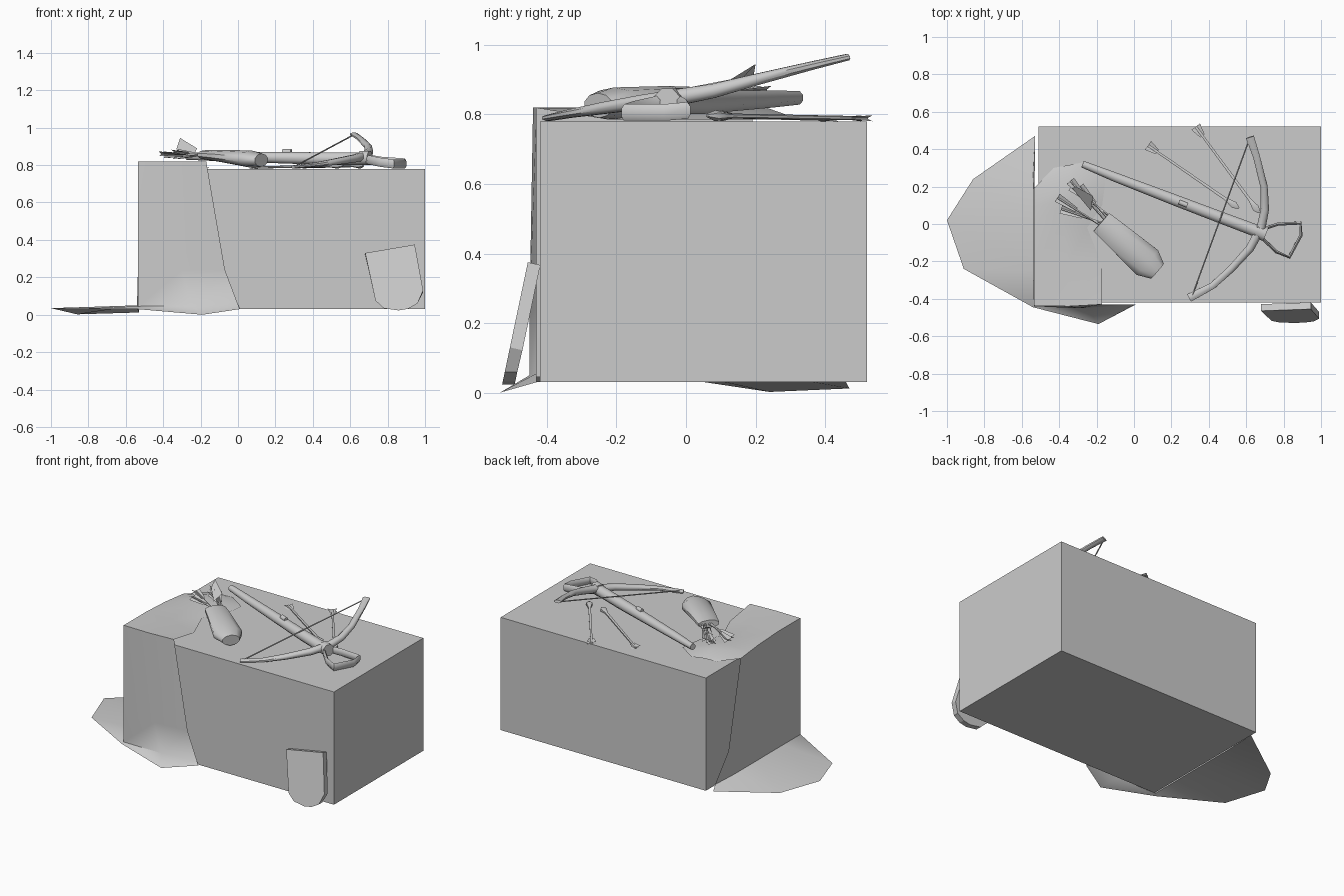
import bpy, bmesh
from mathutils import Vector

if "Cube" in bpy.data.objects:
    bpy.data.objects.remove(bpy.data.objects["Cube"])

Z = Vector((0, 0, 1))


def make(name, verts, faces, smooth=True, weld=False):
    me = bpy.data.meshes.new(name)
    bm = bmesh.new()
    vs = [bm.verts.new(v) for v in verts]
    for f in faces:
        bm.faces.new([vs[i] for i in f])
    if weld:
        bmesh.ops.remove_doubles(bm, verts=bm.verts, dist=0.002)
    bmesh.ops.recalc_face_normals(bm, faces=bm.faces)
    bm.to_mesh(me)
    bm.free()
    ob = bpy.data.objects.new(name, me)
    bpy.context.collection.objects.link(ob)
    if smooth:
        bpy.context.view_layer.objects.active = ob
        ob.select_set(True)
        bpy.ops.object.shade_smooth_by_angle(angle=0.9)
        ob.select_set(False)
    return ob


def tube(name, pts, radii, n=8, closed=False):
    """Loft elliptical rings (half width, half height) along a path."""
    import math
    pts = [Vector(p) for p in pts]
    k = len(pts)
    verts, faces = [], []
    for i, p in enumerate(pts):
        a = pts[(i - 1) % k] if closed else pts[max(i - 1, 0)]
        b = pts[(i + 1) % k] if closed else pts[min(i + 1, k - 1)]
        t = (b - a).normalized()
        side = t.cross(Z).normalized()
        up = side.cross(t)
        w, h = radii[min(i, len(radii) - 1)]
        for j in range(n):
            ang = 2 * math.pi * (j + 0.5) / n
            verts.append(p + side * w * math.cos(ang) + up * h * math.sin(ang))
    for i in range(k if closed else k - 1):
        for j in range(n):
            j2, i2 = (j + 1) % n, (i + 1) % k
            faces.append((i * n + j, i * n + j2, i2 * n + j2, i2 * n + j))
    if not closed:
        faces += [tuple(range(n)), tuple(range((k - 1) * n, k * n))]
    return make(name, verts, faces)


def vanes(name, head, tail, length, half, tilt=0.7):
    """Two crossed flat feathers at the tail of a shaft."""
    head, tail = Vector(head), Vector(tail)
    t = (tail - head).normalized()
    side = t.cross(Z).normalized()
    up = side.cross(t)
    verts, faces = [], []
    for d in (side + up * tilt, up * tilt - side):
        d = d.normalized() * half
        s, b = tail - t * length, len(verts)
        verts += [s - d * 0.5, tail - d, tail + d, s + d * 0.5]
        faces.append((b, b + 1, b + 2, b + 3))
    make(name, verts, faces, smooth=False)


def grid_faces(rows, cols, off=0):
    return [(off + r * cols + c, off + r * cols + c + 1,
             off + (r + 1) * cols + c + 1, off + (r + 1) * cols + c)
            for r in range(rows - 1) for c in range(cols - 1)]


# Chest block
x0, x1, y0, y1, z0, z1 = -0.51, 1.0, -0.42, 0.52, 0.03, 0.78
make("block", [(x, y, z) for x in (x0, x1) for y in (y0, y1) for z in (z0, z1)],
     [(0, 1, 3, 2), (4, 6, 7, 5), (0, 4, 5, 1), (2, 3, 7, 6), (0, 2, 6, 4), (1, 5, 7, 3)],
     smooth=False)

# Draped cloth: hanging sides (floor, hem, mid, top rows) plus the top sheet
skirt = [
    (-.53, .47, .012), (-.86, .24, .002), (-1, .02, .035), (-.91, -.24, .03),
    (-.54, -.445, .03), (-.19, -.535, .0), (.01, -.43, .03),
    (-.53, .45, .05), (-.54, .25, .05), (-.54, .02, .05), (-.54, -.25, .05),
    (-.535, -.44, .045), (-.25, -.45, .05), (0, -.43, .055),
    (-.53, .31, .22), (-.535, .17, .24), (-.535, 0, .24), (-.535, -.22, .24),
    (-.535, -.44, .24), (-.3, -.45, .24), (-.07, -.43, .24),
    (-.535, .19, .79), (-.535, .1, .80), (-.535, 0, .81), (-.535, -.2, .82),
    (-.535, -.437, .82), (-.35, -.44, .82), (-.17, -.43, .82)]
sheet = [
    (-.535, -.437, .82), (-.35, -.44, .82), (-.17, -.43, .82),
    (-.535, -.2, .82), (-.35, -.2, .815), (-.17, -.22, .785),
    (-.535, 0, .81), (-.38, 0, .815), (-.25, -.02, .785),
    (-.535, .1, .80), (-.36, .12, .82), (-.17, .1, .785),
    (-.535, .19, .79), (-.35, .23, .82), (-.15, .25, .785),
    (-.43, .30, .785), (-.35, .315, .79), (-.27, .33, .785)]
make("cloth", skirt + sheet, grid_faces(4, 7) + grid_faces(6, 3, 28), weld=True)

# Leaning plate against the front
outline = [(.68, .33), (.945, .375), (.99, .13), (.96, .06), (.91, .032),
           (.86, .023), (.78, .034), (.735, .075)]
n = len(outline)
lean = lambda z: -.455 - (.375 - z) * .21
pv = [(x, lean(z), z) for x, z in outline] + [(x, lean(z) + .036, z - .008 * (z > .1)) for x, z in outline]
make("leaning_plate", pv,
     [tuple(range(n)), tuple(range(n, 2 * n))] +
     [(i, (i + 1) % n, n + (i + 1) % n, n + i) for i in range(n)], smooth=False)

# Crossbow stock, bow, string, stirrup and nut
tube("stock", [(-.275, .32, .848), (-.1, .25, .845), (.2, .135, .84), (.45, .04, .835), (.69, -.05, .835)],
     [(.02, .021), (.027, .026), (.032, .032), (.034, .036), (.036, .036)], 8)
bow = [(.62, .465, .965), (.655, .36, .94), (.695, .2, .9), (.70, .08, .868), (.68, -.02, .85),
       (.62, -.13, .835), (.52, -.24, .818), (.42, -.33, .803), (.295, -.395, .79)]
tube("bow", bow, [(.024, .01), (.02, .013), (.021, .018), (.024, .022), (.026, .025),
                  (.024, .022), (.021, .018), (.019, .013), (.024, .009)], 8)
tube("bow_string", [(.615, .45, .96), (.31, -.385, .797)], [(.004, .004)], 5)
tube("stirrup", [(.68, -.03, .835), (.77, .0, .82), (.89, .005, .812), (.893, -.06, .806),
                 (.83, -.178, .806), (.76, -.148, .815), (.69, -.08, .83)], [(.01, .024)], 6, True)
tube("lock_binding", [(.655, -.035, .838), (.705, -.055, .838)], [(.042, .04)], 8)
tube("nut", [(.24, .118, .87), (.285, .1, .87)], [(.014, .016)], 8)

# Quiver with its bundle of bolts
tube("quiver", [(-.175, .01, .855), (-.1, -.055, .85), (.07, -.205, .832), (.125, -.252, .826)],
     [(.068, .025), (.075, .032), (.092, .046), (.055, .036)], 10)
tails = [(-.41, .14, .86), (-.39, .08, .85), (-.34, .23, .87), (-.29, .20, .855), (-.335, .2, .845)]
for i, tail in enumerate(tails):
    head = (-.16 + .012 * (i - 1), -.01 + .012 * i, .855)
    tube(f"quiver_bolt_{i}", [head, tail], [(.006, .006)], 5)
    vanes(f"quiver_feather_{i}", head, tail, .12, .028, .5)
# One feather standing proud of the bundle
make("upright_feather", [(-.23, .07, .865), (-.33, .19, .885), (-.31, .2, .945), (-.22, .15, .89)],
     [(0, 1, 2, 3)], smooth=False)

# Two loose bolts lying on the block
for i, (tip, tail) in enumerate([((.56, .085, .797), (.075, .42, .787)),
                                 ((.67, .06, .797), (.33, .52, .789))]):
    a, b = Vector(tip), Vector(tail)
    t = (b - a).normalized()
    tube(f"loose_bolt_{i}", [a, a + t * .03, a + t * .07, a + t * .09, b],
         [(.006, .005), (.022, .016), (.012, .01), (.009, .007), (.007, .006)], 6)
    vanes(f"loose_feather_{i}", a, b, .06, .03, .3)
